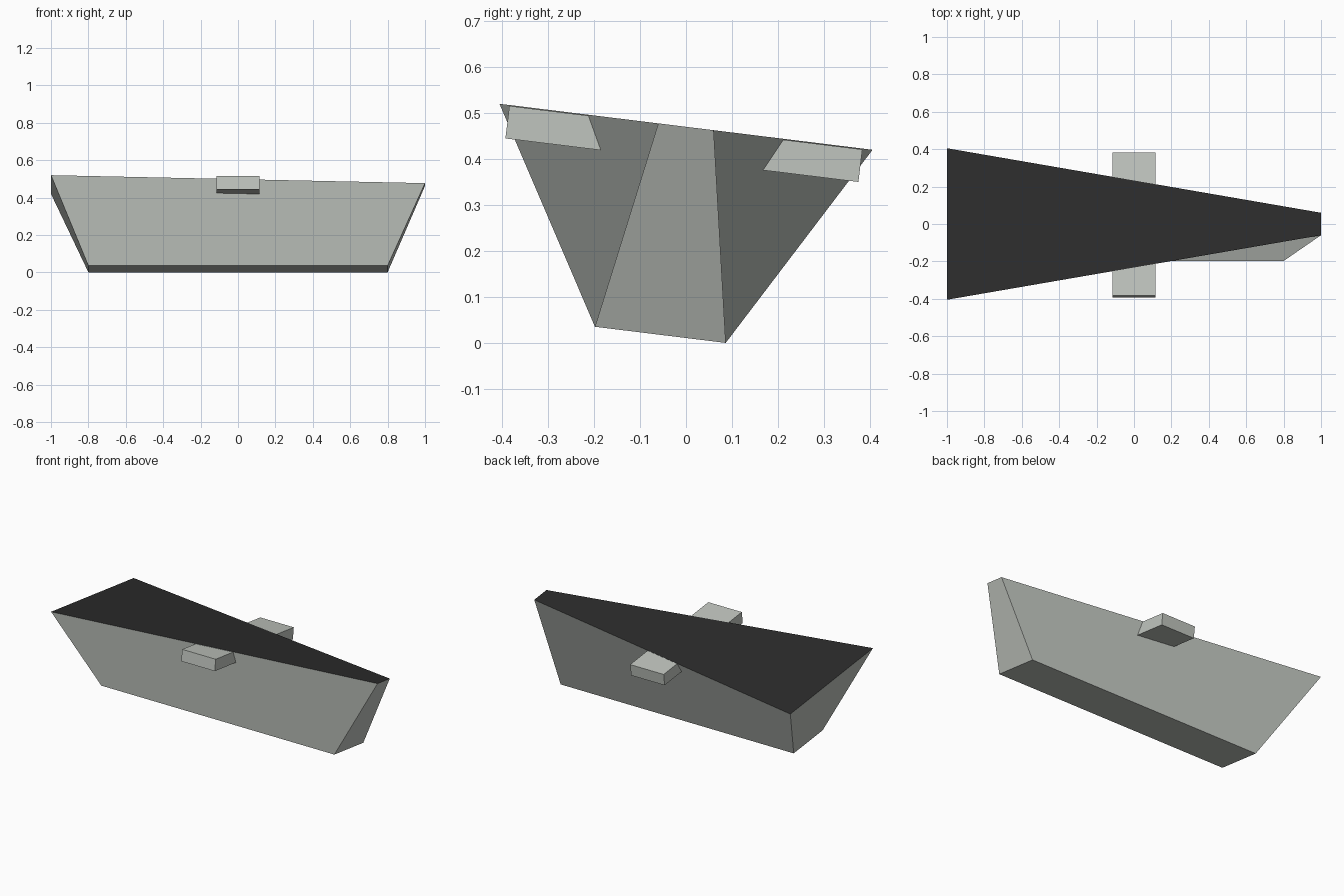
import bpy
from math import radians

cube = bpy.data.objects.get("Cube")
if cube:
    bpy.data.objects.remove(cube, do_unlink=True)

TILT = radians(-7.03)
TOP_CENTRE = (0, 0, 0.47)


def material(name, colour):
    mat = bpy.data.materials.new(name)
    mat.use_nodes = True
    mat.diffuse_color = colour
    mat.node_tree.nodes["Principled BSDF"].inputs["Base Color"].default_value = colour
    return mat


def tilted_part(name, verts, faces, mats):
    mesh = bpy.data.meshes.new(name)
    mesh.from_pydata(verts, [], faces)
    for mat in mats:
        mesh.materials.append(mat)
    obj = bpy.data.objects.new(name, mesh)
    obj.location = TOP_CENTRE
    obj.rotation_euler.x = TILT
    bpy.context.collection.objects.link(obj)
    return obj


def section(x, half_width, z):
    return [(x, -half_width, z), (x, half_width, z)]


grey = material("pale grey", (0.53, 0.56, 0.52, 1))
dark = material("charcoal", (0.025, 0.025, 0.025, 1))

# Each side starts at its narrow top corner, so it folds towards the wide end
FACES = [(0, 2, 3, 1), (4, 5, 7, 6), (2, 0, 4, 6), (3, 7, 5, 1),
         (0, 1, 5, 4), (2, 6, 7, 3)]

# Tapered hull with a dark top
hull = tilted_part(
    "hull",
    section(-1, 0.408, 0) + section(1, 0.0605, 0)
    + section(-0.8, 0.143, -0.455) + section(0.8, 0.143, -0.455),
    FACES, [grey, dark])
for face in hull.data.polygons:
    face.material_index = 1 if face.normal.z > 0.9 else 0

# Cross bar running through the hull just under the top
tilted_part(
    "cross_bar",
    section(-0.115, 0.386, -0.002) + section(0.115, 0.386, -0.002)
    + section(-0.115, 0.386, -0.073) + section(0.115, 0.386, -0.073),
    FACES, [grey])
